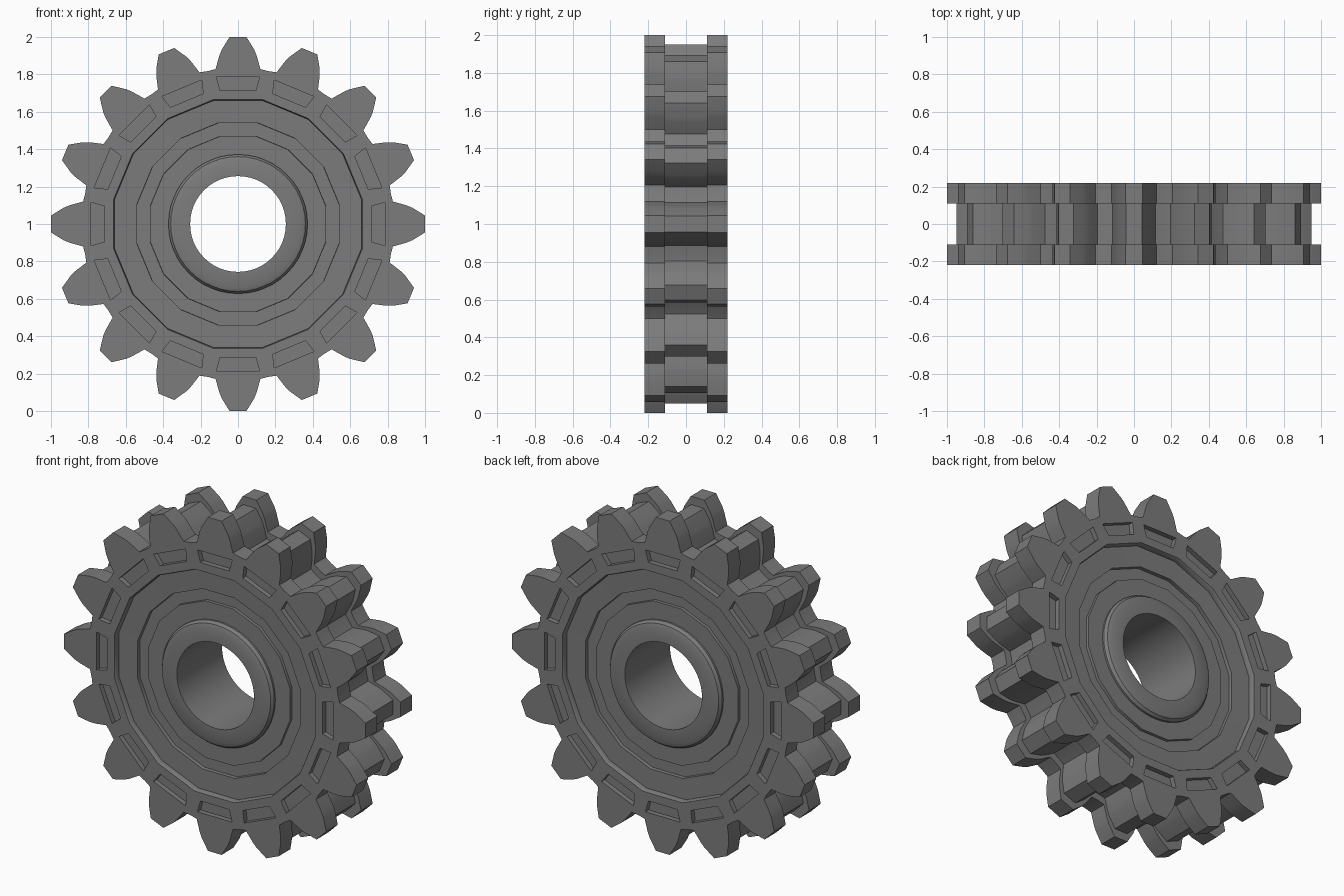
import bpy, bmesh
from math import sin, cos, pi, radians
from mathutils import Vector

if "Cube" in bpy.data.objects:
    bpy.data.objects.remove(bpy.data.objects["Cube"])

TEETH = 16
HALF = pi / TEETH
CENTRE_Z = 1.0

steel = bpy.data.materials.new("dark_steel")
steel.diffuse_color = (0.2, 0.2, 0.2, 1)
steel.use_nodes = True
steel.node_tree.nodes["Principled BSDF"].inputs["Base Color"].default_value = steel.diffuse_color


def polar(r, a, y):
    return Vector((r * sin(a), y, CENTRE_Z + r * cos(a)))


def place(x, z, a, y):
    # point given in an upright tooth's frame, turned to angle a
    return Vector((x * cos(a) + z * sin(a), y, CENTRE_Z - x * sin(a) + z * cos(a)))


def face(bm, pts):
    bm.faces.new([bm.verts.new(p) for p in pts])


def lathe(bm, profile, sides, turn=0.0, closed=False):
    n = len(profile)
    for i in range(n if closed else n - 1):
        (r0, y0), (r1, y1) = profile[i], profile[(i + 1) % n]
        for k in range(sides):
            a0 = turn + 2 * pi * k / sides
            a1 = turn + 2 * pi * (k + 1) / sides
            face(bm, [polar(r0, a0, y0), polar(r1, a0, y1),
                      polar(r1, a1, y1), polar(r0, a1, y0)])


def finish(bm, name):
    bmesh.ops.remove_doubles(bm, verts=bm.verts, dist=0.0004)
    bmesh.ops.recalc_face_normals(bm, faces=bm.faces)
    mesh = bpy.data.meshes.new(name)
    bm.to_mesh(mesh)
    bm.free()
    mesh.materials.append(steel)
    ob = bpy.data.objects.new(name, mesh)
    bpy.context.collection.objects.link(ob)
    bpy.ops.object.select_all(action='DESELECT')
    bpy.context.view_layer.objects.active = ob
    ob.select_set(True)
    bpy.ops.object.shade_smooth_by_angle(angle=radians(35))


def both_sides(half):
    return half + [(r, -y) for r, y in reversed(half)]


# one tooth: half outline as (x, z), mirrored to a full tooth
half_tooth = [(0.045, 1.0), (0.087, 0.932), (0.1, 0.9), (0.12, 0.828),
              (0.833 * sin(HALF), 0.833 * cos(HALF))]
outline = [(-x, z) for x, z in reversed(half_tooth)] + half_tooth
pocket = [(-0.095, 0.715), (0.095, 0.715), (0.115, 0.785), (-0.115, 0.785)]
FACE, STEP, FLOOR = 0.22, 0.11, 0.19
RIM = 0.665
rim_x = RIM * sin(HALF) / cos(HALF)

# toothed wheel: two wide tooth rows with a slightly smaller row between
bm = bmesh.new()
for side in (-1, 1):
    for k in range(TEETH):
        a = 2 * pi * k / TEETH

        def at(pts, y, s=1.0):
            return [place(x * s, z * s, a, side * y) for x, z in pts]

        o = at(outline, FACE)
        p = at(pocket, FACE)
        f = at(pocket, FLOOR)
        i0, i1 = at([(-rim_x, RIM), (rim_x, RIM)], FACE)
        # side face around the pocket
        face(bm, [i0, i1, p[1], p[0]])
        face(bm, [i1, o[-1], p[2], p[1]])
        face(bm, [o[0], i0, p[0], p[3]])
        face(bm, o + [p[2], p[3]])
        # pocket walls and floor
        for j in range(4):
            n = (j + 1) % 4
            face(bm, [p[j], p[n], f[n], f[j]])
        face(bm, f)
        # tooth flanks
        rows = [o, at(outline, STEP), at(outline, STEP, 0.95), at(outline, 0, 0.95)]
        for r0, r1 in zip(rows, rows[1:]):
            for j in range(len(o) - 1):
                face(bm, [r0[j], r0[j + 1], r1[j + 1], r1[j]])

# recessed web with a shallow groove, sixteen-sided like the rim
web = [(RIM, -0.22), (0.66, -0.21), (0.66, -0.185), (0.54, -0.182),
       (0.539, -0.16), (0.471, -0.16), (0.47, -0.177), (0.31, -0.177)]
web = [(r / cos(HALF), y) for r, y in web]
lathe(bm, both_sides(web), TEETH, turn=HALF)
finish(bm, "toothed_wheel")

# smooth central hub with the axle bore and a rounded outer edge
bm = bmesh.new()
hub = [(0.256, -0.214), (0.335, -0.214), (0.36, -0.205), (0.372, -0.188)]
lathe(bm, both_sides(hub), 48, closed=True)
finish(bm, "hub")
